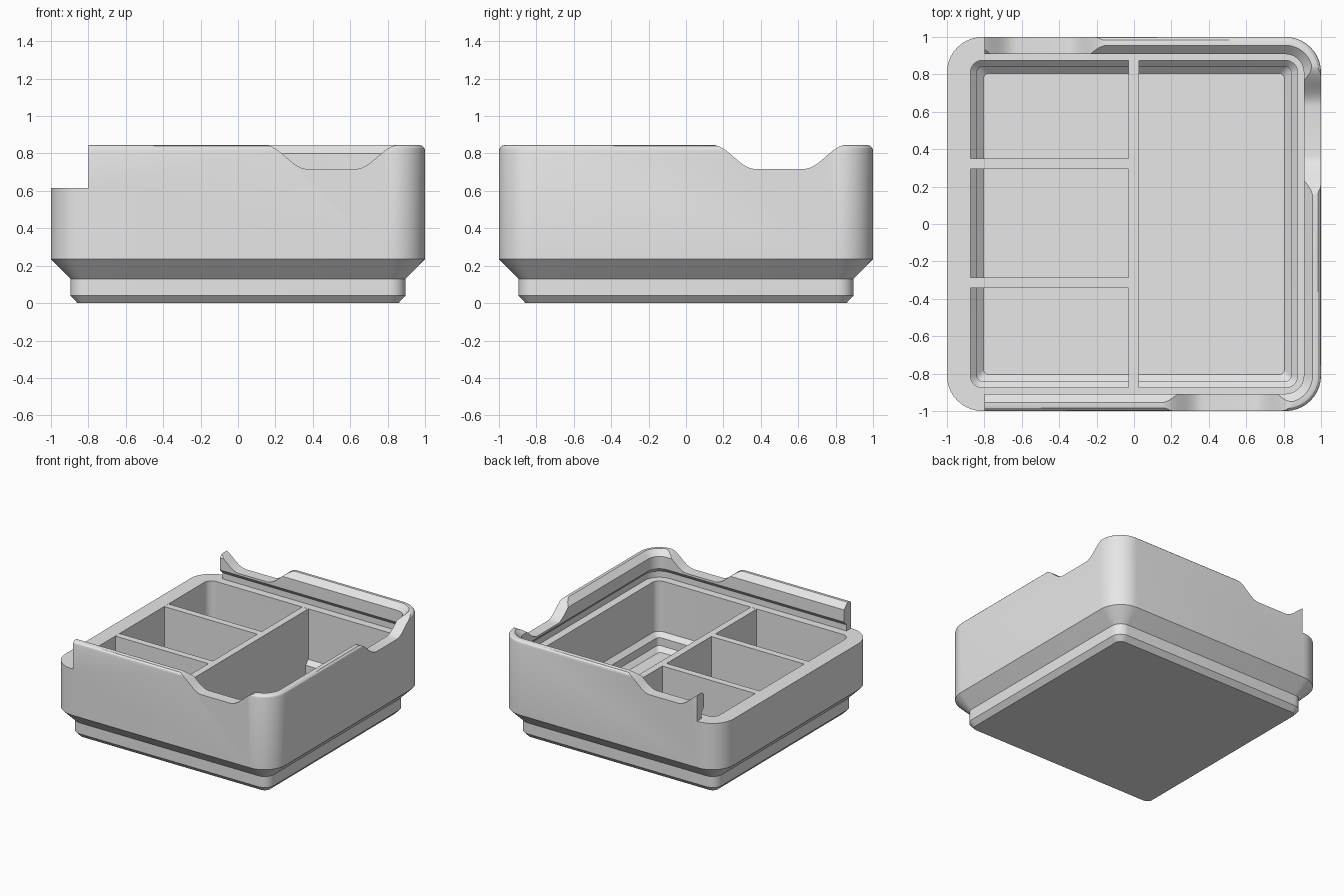
import bpy, bmesh, math

if "Cube" in bpy.data.objects:
    bpy.data.objects.remove(bpy.data.objects["Cube"], do_unlink=True)

grey = bpy.data.materials.new("plain_grey")
grey.use_nodes = True
grey.diffuse_color = (0.8, 0.8, 0.8, 1)
grey.node_tree.nodes["Principled BSDF"].inputs["Base Color"].default_value = (0.8, 0.8, 0.8, 1)

RIM, DECK, FLOOR = 0.845, 0.615, 0.065


def finish(name, bm):
    bmesh.ops.recalc_face_normals(bm, faces=bm.faces)
    mesh = bpy.data.meshes.new(name)
    bm.to_mesh(mesh)
    bm.free()
    mesh.materials.append(grey)
    obj = bpy.data.objects.new(name, mesh)
    bpy.context.collection.objects.link(obj)
    return obj


def rounded_square(half, z, steps=10):
    # Corner radius shrinks as the outline moves inwards
    r = max(0.03, half - 0.81)
    pts = []
    for q in range(4):
        cx = (half - r) * (1 if q in (0, 3) else -1)
        cy = (half - r) * (1 if q < 2 else -1)
        for s in range(steps + 1):
            a = math.pi / 2 * (q + s / steps)
            pts.append((cx + r * math.cos(a), cy + r * math.sin(a), z))
    return pts


def loft(name, profile):
    bm = bmesh.new()
    rings = [[bm.verts.new(p) for p in rounded_square(h, z)] for h, z in profile]
    for low, high in zip(rings, rings[1:]):
        n = len(low)
        for i in range(n):
            j = (i + 1) % n
            bm.faces.new((low[i], low[j], high[j], high[i]))
    bm.faces.new(rings[0])
    bm.faces.new(rings[-1])
    return finish(name, bm)


def box(name, x0, x1, y0, y1, z0, z1):
    bm = bmesh.new()
    bmesh.ops.create_cube(bm, size=1)
    for v in bm.verts:
        v.co = (x1 if v.co.x > 0 else x0, y1 if v.co.y > 0 else y0, z1 if v.co.z > 0 else z0)
    return finish(name, bm)


def prism(name, outline, place):
    # Extrude an outline through a wall; place maps (along, depth, z) to a point
    bm = bmesh.new()
    near, far = [[bm.verts.new(place(u, d, z)) for u, z in outline] for d in (0.85, 1.1)]
    n = len(near)
    for i in range(n):
        j = (i + 1) % n
        bm.faces.new((near[i], near[j], far[j], far[i]))
    bm.faces.new(near)
    bm.faces.new(far)
    return finish(name, bm)


def cut(obj, cutter):
    cutter.hide_render = True
    mod = obj.modifiers.new("cut", "BOOLEAN")
    mod.operation = "DIFFERENCE"
    mod.solver = "EXACT"
    mod.object = cutter
    bpy.context.view_layer.objects.active = obj
    bpy.ops.object.modifier_apply(modifier=mod.name)
    bpy.data.objects.remove(cutter, do_unlink=True)


# Bin shell: stepped foot, outer wall, rounded rim, lid groove, deck and cavity
body = loft("bin_body", [
    (0.858, 0), (0.895, 0.04), (0.895, 0.13), (1, 0.235),
    (1, 0.815), (0.996, 0.83), (0.985, 0.841), (0.97, RIM), (0.955, RIM),
    (0.908, 0.8), (0.908, 0.7), (0.94, 0.665), (0.94, DECK), (0.875, DECK),
    (0.875, 0.2), (0.84, 0.165), (0.84, 0.1), (0.805, FLOOR)])

# Open end where the lid slides in
cut(body, box("lid_opening_cutter", -1.1, -0.8, -1.1, 1.1, DECK, 0.95))

# Finger notches with S-shaped flanks in three walls
flank = []
for i in range(13):
    t = i / 12
    flank.append((0.14 + 0.23 * t, RIM + 0.001 - 0.129 * (1 - math.cos(math.pi * t)) / 2))
outline = [(0.14, 0.95)] + flank
outline += [(1 - u, z) for u, z in reversed(outline)]
for side, place in {
    "front": lambda u, d, z: (u, -d, z),
    "left": lambda u, d, z: (d, u, z),
    "back": lambda u, d, z: (-u, d, z),
}.items():
    cut(body, prism(side + "_notch_cutter", outline, place))

# Compartment dividers
box("long_divider", -0.03, 0.026, -0.88, 0.88, 0.05, DECK - 0.001)
for name, y in (("front_divider", -0.313), ("back_divider", 0.322)):
    box(name, -0.88, -0.02, y - 0.028, y + 0.028, 0.05, DECK - 0.001)

bpy.ops.object.select_all(action="DESELECT")
body.select_set(True)
bpy.context.view_layer.objects.active = body
bpy.ops.object.shade_smooth_by_angle(angle=math.radians(25))
